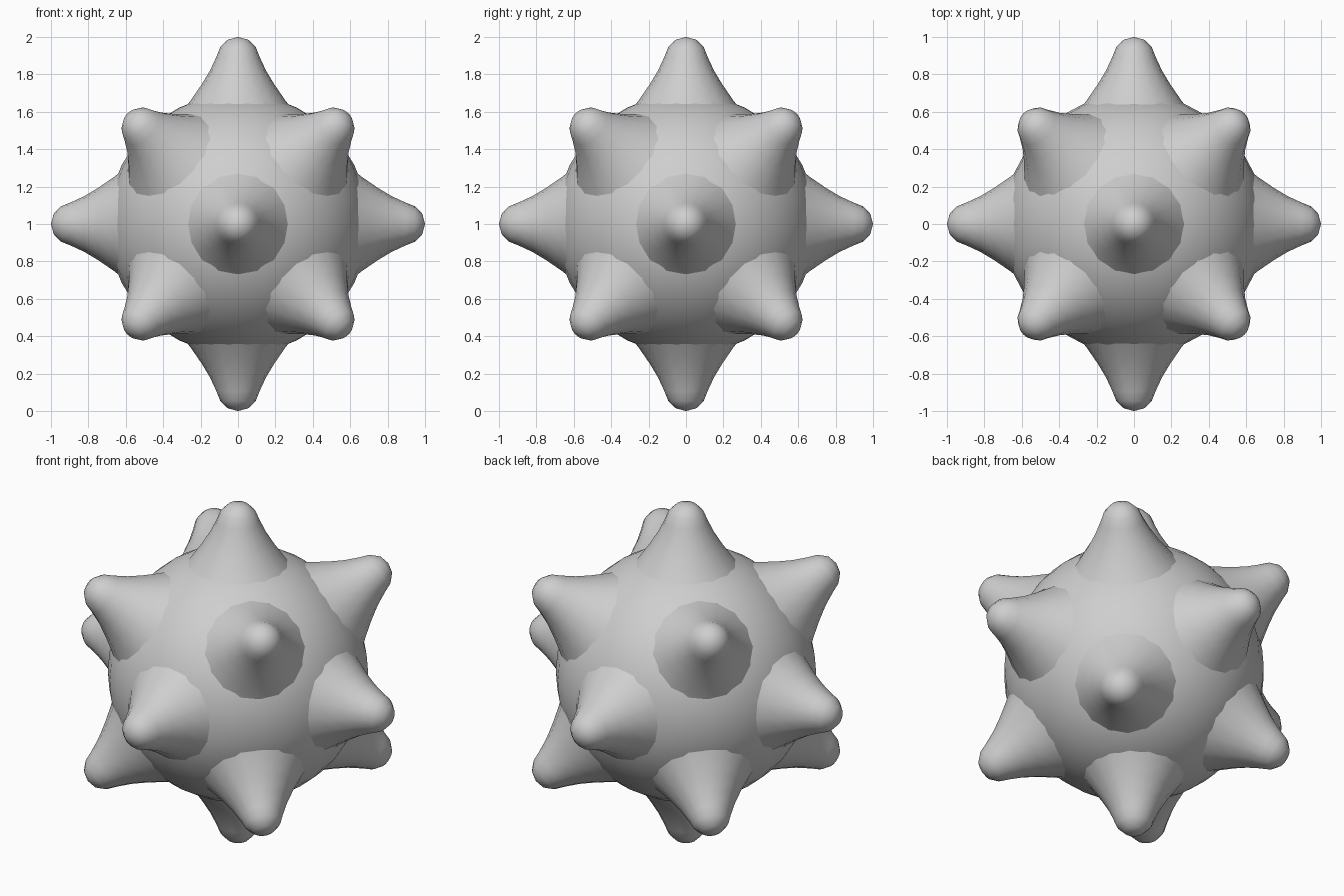
import bpy, bmesh, math
from mathutils import Vector

if "Cube" in bpy.data.objects:
    bpy.data.objects.remove(bpy.data.objects["Cube"])

grey = bpy.data.materials.new("light grey")
grey.diffuse_color = (0.62, 0.62, 0.62, 1)
grey.use_nodes = True
grey.node_tree.nodes["Principled BSDF"].inputs["Base Color"].default_value = grey.diffuse_color


def finish(name, bm, angle):
    bmesh.ops.recalc_face_normals(bm, faces=bm.faces)
    me = bpy.data.meshes.new(name)
    bm.to_mesh(me)
    bm.free()
    me.materials.append(grey)
    ob = bpy.data.objects.new(name, me)
    bpy.context.collection.objects.link(ob)
    bpy.ops.object.select_all(action='DESELECT')
    ob.select_set(True)
    bpy.context.view_layer.objects.active = ob
    bpy.ops.object.shade_smooth_by_angle(angle=math.radians(angle))
    return ob


# Round body
bm = bmesh.new()
bmesh.ops.create_uvsphere(bm, u_segments=32, v_segments=20, radius=0.697)
body = finish("body", bm, 60)
body.location.z = 1

# Spike profile: (radius, distance from the body centre), rounded tip, flared foot
PROFILE = [(0.285, 0.62), (0.25, 0.665), (0.195, 0.745), (0.15, 0.82),
           (0.115, 0.895), (0.095, 0.945), (0.055, 0.985)]
SIDES = 16


def spike(name, direction):
    bm = bmesh.new()
    rings = []
    for r, h in PROFILE:
        rings.append([bm.verts.new((r * math.cos(a), r * math.sin(a), h))
                      for a in (2 * math.pi * i / SIDES for i in range(SIDES))])
    for low, high in zip(rings, rings[1:]):
        for i in range(SIDES):
            j = (i + 1) % SIDES
            bm.faces.new((low[i], low[j], high[j], high[i]))
    tip = bm.verts.new((0, 0, 1))
    for i in range(SIDES):
        bm.faces.new((rings[-1][i], rings[-1][(i + 1) % SIDES], tip))
    ob = finish(name, bm, 60)
    ob.location.z = 1
    ob.rotation_euler = Vector(direction).to_track_quat('Z', 'Y').to_euler()


# Six spikes on the axes
for name, d in {"top": (0, 0, 1), "bottom": (0, 0, -1), "front": (0, -1, 0),
                "back": (0, 1, 0), "left": (-1, 0, 0), "right": (1, 0, 0)}.items():
    spike(name + "_spike", d)

# Eight spikes on the cube corners
for x, xn in ((-1, "left"), (1, "right")):
    for y, yn in ((-1, "front"), (1, "back")):
        for z, zn in ((-1, "lower"), (1, "upper")):
            spike(f"{zn}_{yn}_{xn}_spike", (x, y, z))
